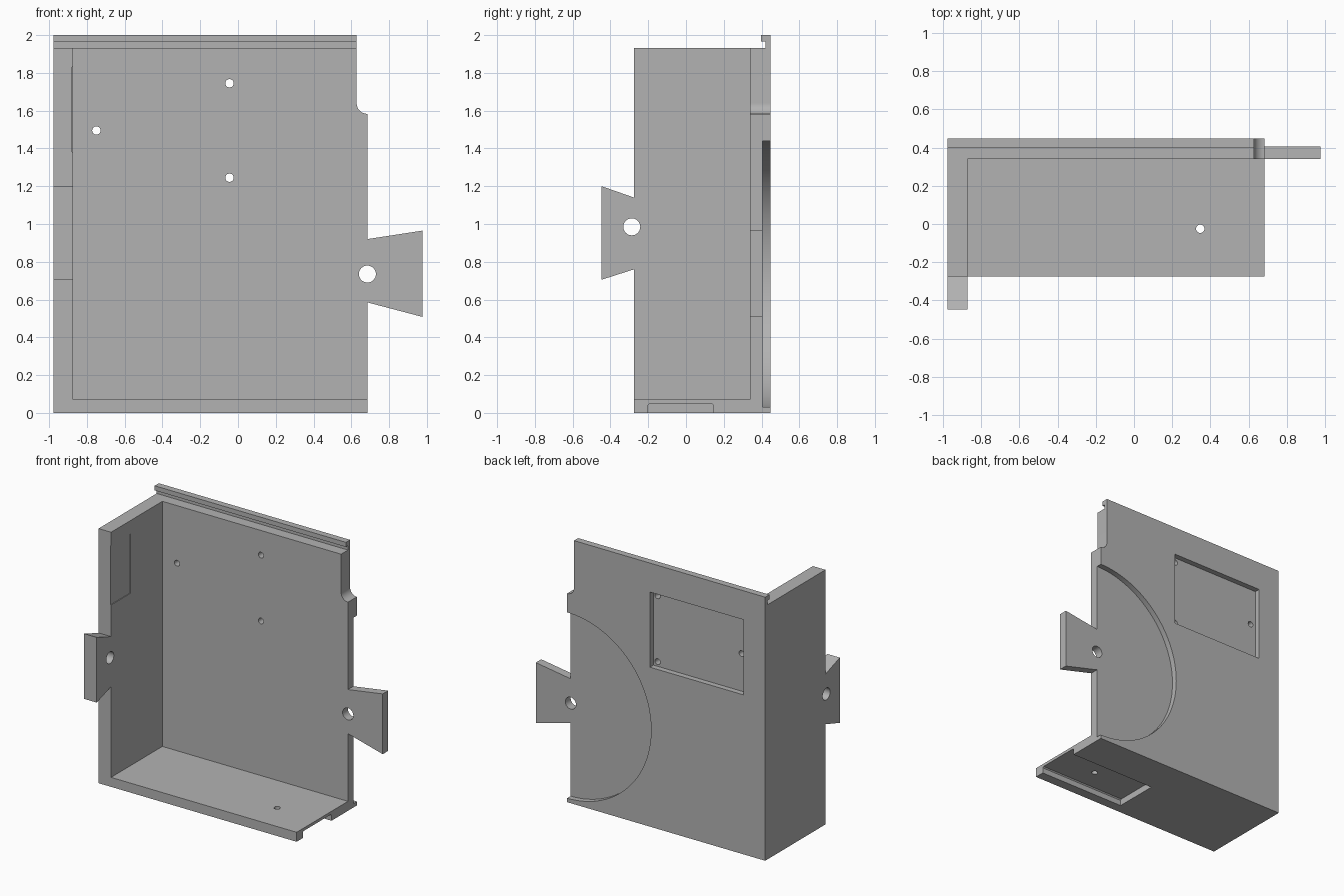
import bpy, bmesh, math

cube = bpy.data.objects.get("Cube")
if cube:
    bpy.data.objects.remove(cube, do_unlink=True)

# Single grey finish
grey = bpy.data.materials.new("plain_grey")
grey.use_nodes = True
tone = (0.45, 0.45, 0.45, 1)
grey.diffuse_color = tone
grey.node_tree.nodes["Principled BSDF"].inputs["Base Color"].default_value = tone

# Main dimensions
LEFT, RIGHT = -0.978, 0.685
FRONT, INNER, BACK = -0.275, 0.34, 0.447
RECESS = 0.405
WALL_IN, FLOOR, TOP = -0.873, 0.072, 1.932


def prism(name, points, axis, lo, hi):
    """Extrude a 2D outline along an axis between lo and hi."""
    place = {"x": lambda a, b, c: (c, a, b),
             "y": lambda a, b, c: (a, c, b),
             "z": lambda a, b, c: (a, b, c)}[axis]
    bm = bmesh.new()
    face = bm.faces.new([bm.verts.new(place(a, b, lo)) for a, b in points])
    moved = bmesh.ops.extrude_face_region(bm, geom=[face])["geom"]
    verts = [g for g in moved if isinstance(g, bmesh.types.BMVert)]
    bmesh.ops.translate(bm, verts=verts, vec=place(0, 0, hi - lo))
    bmesh.ops.recalc_face_normals(bm, faces=bm.faces)
    mesh = bpy.data.meshes.new(name)
    bm.to_mesh(mesh)
    bm.free()
    mesh.materials.append(grey)
    obj = bpy.data.objects.new(name, mesh)
    bpy.context.collection.objects.link(obj)
    return obj


def rect(a0, a1, b0, b1):
    return [(a0, b0), (a1, b0), (a1, b1), (a0, b1)]


def circle(a, b, r, n=32):
    return [(a + r * math.cos(math.tau * i / n), b + r * math.sin(math.tau * i / n))
            for i in range(n)]


def combine(target, tool, operation="DIFFERENCE"):
    """Apply a boolean and discard the tool."""
    tool.hide_render = True
    mod = target.modifiers.new("bool", "BOOLEAN")
    mod.operation, mod.solver, mod.object = operation, "EXACT", tool
    bpy.context.view_layer.objects.active = target
    bpy.ops.object.modifier_apply(modifier=mod.name)
    bpy.data.objects.remove(tool, do_unlink=True)


# Floor, back plate and hooked top lip as one profile
profile = [(FRONT, 0), (BACK, 0), (BACK, 2), (0.397, 2), (0.397, 1.965),
           (0.422, 1.965), (0.422, TOP), (INNER, TOP), (INNER, FLOOR), (FRONT, FLOOR)]
body = prism("bracket_body", profile, "x", LEFT, RIGHT)

# Side wall with its flared front tab
wall = [(FRONT, 0), (0.4, 0), (0.4, TOP), (FRONT, TOP), (FRONT, 1.14),
        (-0.447, 1.2), (-0.447, 0.705), (FRONT, 0.76)]
combine(body, prism("side_wall", wall, "x", LEFT, WALL_IN), "UNION")

# Round and rectangular recesses in the back
combine(body, prism("round_recess", circle(RIGHT, 0.735, 0.705, 128), "y", RECESS, 0.6))
combine(body, prism("pocket", rect(-0.795, -0.01, 1.21, 1.78), "y", RECESS, 0.6))

# Filleted notch at the upper corner
notch_r = 0.057
notch = [(0.8, 2.1), (RIGHT - notch_r, 2.1)]
for i in range(13):
    t = math.pi + i * math.pi / 24
    notch.append((RIGHT + notch_r * math.cos(t), 1.64 + notch_r * math.sin(t)))
notch.append((0.8, 1.64 - notch_r))
combine(body, prism("corner_notch", notch, "y", 0.2, 0.6))

# Underside channel and shallow inset on the wall
channel = [(-0.2, -0.1), (0.143, -0.1), (0.143, 0.042), (0.135, 0.05),
           (-0.192, 0.05), (-0.2, 0.042)]
combine(body, prism("floor_channel", channel, "x", -0.042, 0.8))
combine(body, prism("wall_inset", rect(-0.4, -0.04, 1.38, 1.83), "x", WALL_IN - 0.005, -0.8))

# Flared side tab
tab = [(0.64, 0.92), (RIGHT, 0.92), (0.977, 0.965), (0.977, 0.508), (RIGHT, 0.585), (0.64, 0.585)]
combine(body, prism("side_tab", tab, "y", INNER, RECESS), "UNION")

# Mounting holes
holes = [(RIGHT, 0.735, 0.045, "y", 0.2, 0.6), (FRONT - 0.012, 0.985, 0.045, "x", -1.1, -0.8),
         (0.347, -0.025, 0.022, "z", -0.1, 0.2)]
holes += [(x, z, 0.022, "y", 0.2, 0.6) for x, z in ((-0.75, 1.495), (-0.045, 1.745), (-0.045, 1.245))]
for a, b, r, axis, lo, hi in holes:
    combine(body, prism("hole", circle(a, b, r), axis, lo, hi))

# Smooth the curved surfaces only
bpy.ops.object.select_all(action="DESELECT")
body.select_set(True)
bpy.context.view_layer.objects.active = body
bpy.ops.object.shade_smooth_by_angle(angle=math.radians(30))
